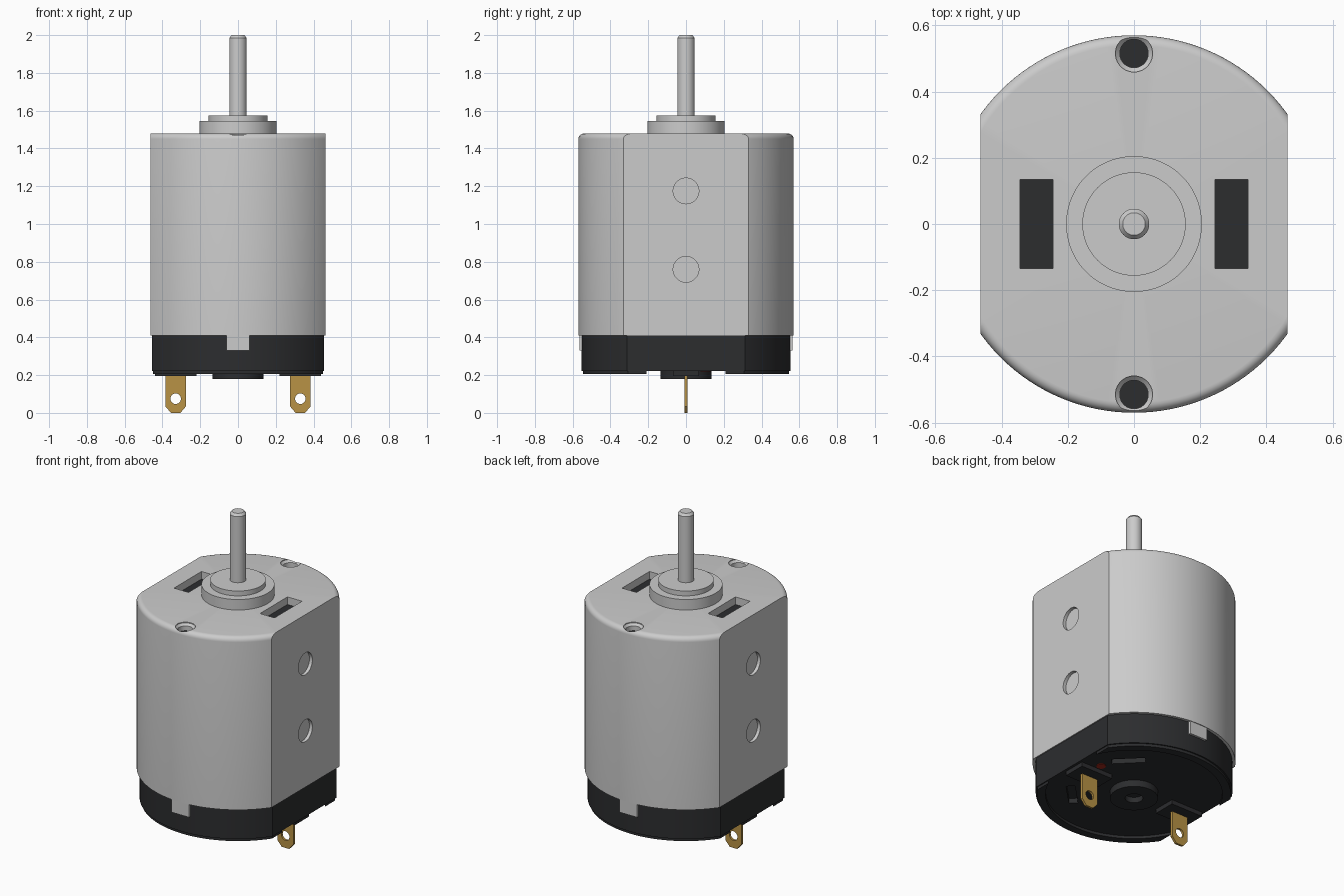
import bpy, bmesh
from math import pi, radians, cos, sin
from mathutils import Matrix, Vector

if "Cube" in bpy.data.objects:
    bpy.data.objects.remove(bpy.data.objects["Cube"])


def material(name, rgb):
    m = bpy.data.materials.new(name)
    m.diffuse_color = (*rgb, 1)
    m.use_nodes = True
    m.node_tree.nodes["Principled BSDF"].inputs["Base Color"].default_value = m.diffuse_color
    return m


BLACK = material("black_plastic", (0.025, 0.026, 0.028))
BRASS = material("brass", (0.48, 0.29, 0.06))
RED = material("red_paint", (0.35, 0.02, 0.01))


def finish(bm, name, mat=None):
    bmesh.ops.recalc_face_normals(bm, faces=bm.faces)
    me = bpy.data.meshes.new(name)
    bm.to_mesh(me)
    bm.free()
    ob = bpy.data.objects.new(name, me)
    bpy.context.collection.objects.link(ob)
    if mat:
        me.materials.append(mat)
    return ob


def lathe(name, profile, mat=None, at=(0, 0, 0), axis="Z", flat=None, closed=False, steps=96):
    """Spin (radius, height) points; flat trims both x sides to that distance."""
    bm = bmesh.new()
    vs = [bm.verts.new((r, 0, z)) for r, z in profile]
    es = [bm.edges.new(p) for p in zip(vs, vs[1:])]
    if closed:
        es.append(bm.edges.new((vs[-1], vs[0])))
    bmesh.ops.spin(bm, geom=vs + es, cent=(0, 0, 0), axis=(0, 0, 1), angle=2 * pi, steps=steps)
    bmesh.ops.remove_doubles(bm, verts=bm.verts, dist=1e-5)
    if flat:
        for s in (-1, 1):
            bmesh.ops.bisect_plane(bm, geom=bm.verts[:] + bm.edges[:] + bm.faces[:], dist=1e-6,
                                   plane_co=(s * flat, 0, 0), plane_no=(s, 0, 0), clear_outer=True)
            bmesh.ops.holes_fill(bm, edges=[e for e in bm.edges if e.is_boundary], sides=0)
    if axis != "Z":
        bm.transform(Matrix.Rotation(pi / 2, 4, "Y" if axis == "X" else "X"))
    bm.transform(Matrix.Translation(at))
    return finish(bm, name, mat)


def cyl(name, r, z0, z1, **kw):
    return lathe(name, [(0, z0), (r, z0), (r, z1), (0, z1)], **kw)


def box(name, centre, size, mat=None, turn=0):
    bm = bmesh.new()
    bmesh.ops.create_cube(bm, size=1)
    bm.transform(Matrix.Translation(centre) @ Matrix.Rotation(turn, 4, "Z")
                 @ Matrix.Diagonal((*size, 1)))
    return finish(bm, name, mat)


def cut(ob, cutter):
    cutter.hide_render = True
    mod = ob.modifiers.new("cut", "BOOLEAN")
    mod.operation, mod.solver, mod.object = "DIFFERENCE", "EXACT", cutter
    bpy.context.view_layer.objects.active = ob
    bpy.ops.object.modifier_apply(modifier=mod.name)
    bpy.data.objects.remove(cutter)


# steel can with rounded top rim and two flat sides
R, TOP, FIL = 0.57, 1.48, 0.03
rim = [(R - FIL + FIL * cos(a), TOP - FIL + FIL * sin(a)) for a in [i * pi / 12 for i in range(7)]]
can = lathe("can", [(0, 0.41), (R, 0.41)] + rim + [(0, TOP)], flat=0.463, steps=128)
for s, side in ((-1, "a"), (1, "b")):
    # vent windows and corner screw holes with dark floors
    cut(can, box("cutter", (s * 0.295, 0, 1.48), (0.1, 0.27, 0.1)))
    box("window_floor_" + side, (s * 0.295, 0, 1.43), (0.1, 0.27, 0.006), BLACK)
    cut(can, lathe("cutter", [(0, 1.43), (0.043, 1.43), (0.043, 1.462), (0.056, 1.475),
                              (0.056, 1.52), (0, 1.52)], at=(0, s * 0.515, 0), steps=48))
    cyl("hole_floor_" + side, 0.043, 1.425, 1.433, mat=BLACK, at=(0, s * 0.515, 0), steps=48)
    # shallow round dimples on the flats
    for z in (1.175, 0.76):
        cut(can, cyl("cutter", 0.068, -0.02, 0.02, at=(s * 0.463, 0, z), axis="X", steps=48))
    # crimp tabs folded over the end cap
    box("crimp_tab_" + side, (0, s * 0.55, 0.375), (0.12, 0.03, 0.09))

# bearing housing and shaft
lathe("bearing_housing", [(0, 1.47), (0.205, 1.47), (0.205, 1.545), (0.156, 1.545),
                          (0.156, 1.575), (0, 1.575)])
lathe("shaft", [(0, 1.5), (0.046, 1.5), (0.046, 1.985), (0.034, 2.0), (0, 2.0)], steps=48)

# plastic end cap with slots on the diagonals
cap = cyl("end_cap", 0.553, 0.222, 0.412, mat=BLACK, flat=0.456)
for i in range(4):
    a = pi / 4 + i * pi / 2
    cut(cap, box("cutter", (0.35 * cos(a), 0.35 * sin(a), 0.222), (0.05, 0.19, 0.06), turn=a))
lathe("end_cap_rim", [(0.497, 0.205), (0.545, 0.205), (0.545, 0.225), (0.497, 0.225)],
      mat=BLACK, flat=0.45, closed=True)
lathe("rear_bearing_boss", [(0, 0.215), (0.05, 0.215), (0.05, 0.18), (0.135, 0.18),
                            (0.135, 0.225), (0, 0.225)], mat=BLACK, steps=64)
cyl("polarity_mark", 0.027, 0.218, 0.225, mat=RED, at=(0.33, 0.105, 0), steps=32)

# brass solder terminals on raised bases
for s, side in ((-1, "left"), (1, "right")):
    x = s * 0.33
    box("terminal_base_" + side, (x, 0, 0.21), (0.22, 0.14, 0.03), BLACK)
    bm = bmesh.new()
    outline = [(-0.055, 0.21), (-0.055, 0.035), (-0.025, 0), (0.025, 0), (0.055, 0.035), (0.055, 0.21)]
    face = bm.faces.new([bm.verts.new((x + u, -0.007, z)) for u, z in outline])
    ext = bmesh.ops.extrude_face_region(bm, geom=[face])
    bmesh.ops.translate(bm, vec=Vector((0, 0.014, 0)),
                        verts=[g for g in ext["geom"] if isinstance(g, bmesh.types.BMVert)])
    blade = finish(bm, "terminal_" + side, BRASS)
    cut(blade, cyl("cutter", 0.028, -0.05, 0.05, at=(x, 0, 0.075), axis="Y", steps=32))

# smooth curved walls, keep edges sharp
bpy.ops.object.select_all(action="SELECT")
bpy.context.view_layer.objects.active = can
bpy.ops.object.shade_smooth_by_angle(angle=radians(30))
